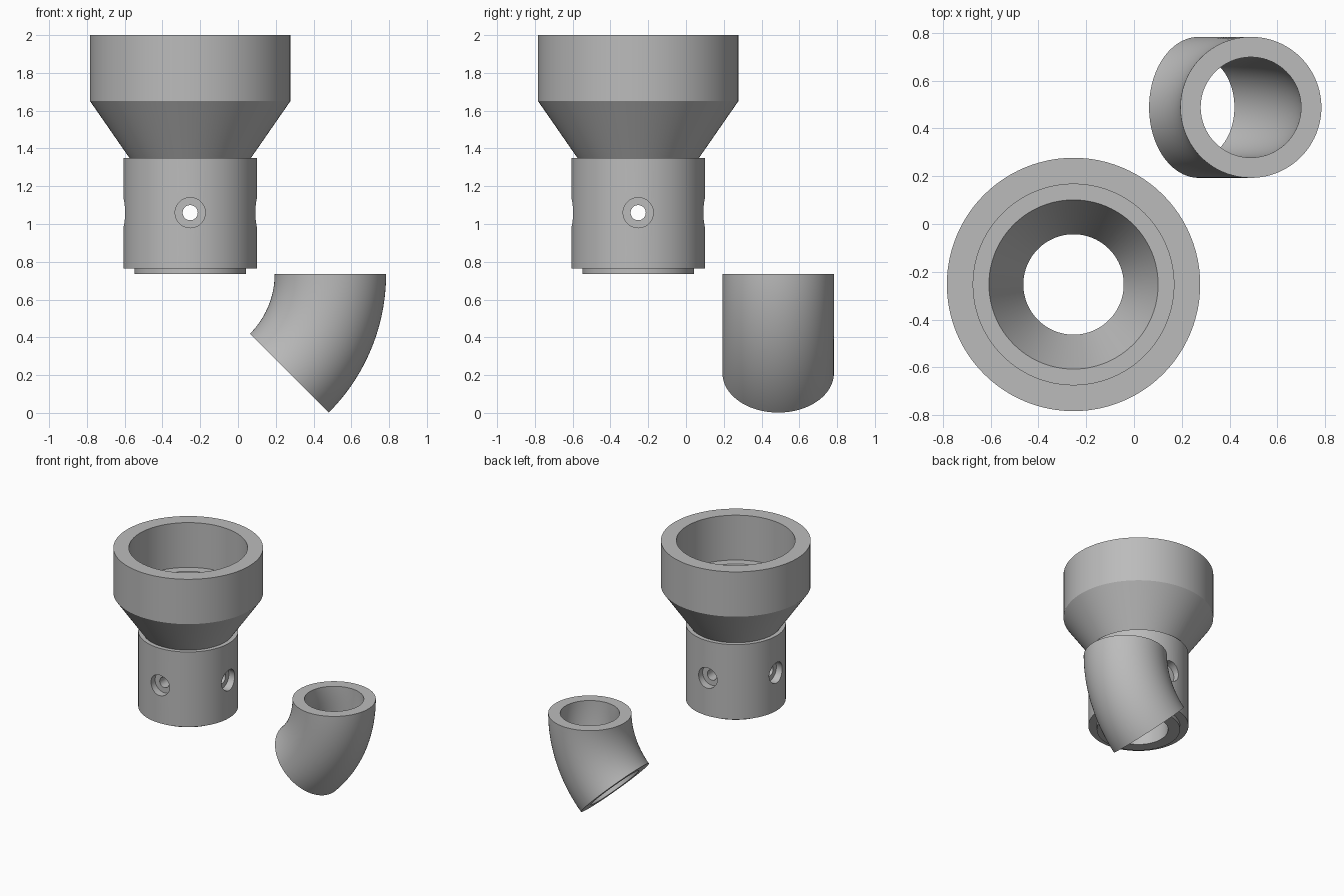
import bpy
import bmesh
from math import sin, cos, pi, radians
from mathutils import Matrix, Vector

SEGMENTS = 96
AXIS = -0.253          # x and y of the funnel axis, also the bend centre in x
OUTER, BORE = 0.295, 0.21
JOINT_Z = 0.735        # height of the tube ends

cube = bpy.data.objects.get("Cube")
if cube:
    bpy.data.objects.remove(cube, do_unlink=True)

gray = bpy.data.materials.new("plain gray")
gray.use_nodes = True
gray.diffuse_color = (0.5, 0.5, 0.5, 1)
gray.node_tree.nodes["Principled BSDF"].inputs["Base Color"].default_value = (0.5, 0.5, 0.5, 1)


def loft(name, rings, loop=True):
    """Skin a list of equal rings; close into a loop or cap both ends."""
    bm = bmesh.new()
    rows = [[bm.verts.new(p) for p in ring] for ring in rings]
    pairs = list(zip(rows, rows[1:]))
    if loop:
        pairs.append((rows[-1], rows[0]))
    else:
        bm.faces.new(rows[0])
        bm.faces.new(rows[-1])
    for a, b in pairs:
        for i in range(len(a)):
            j = (i + 1) % len(a)
            bm.faces.new((a[i], a[j], b[j], b[i]))
    bmesh.ops.recalc_face_normals(bm, faces=bm.faces[:])
    mesh = bpy.data.meshes.new(name)
    bm.to_mesh(mesh)
    bm.free()
    mesh.materials.append(gray)
    obj = bpy.data.objects.new(name, mesh)
    bpy.context.collection.objects.link(obj)
    return obj


def lathe_rings(profile, matrix, segments=SEGMENTS):
    """Turn (radius, height) points around local z."""
    angles = [2 * pi * i / segments for i in range(segments)]
    return [[matrix @ Vector((r * cos(t), r * sin(t), z)) for t in angles]
            for r, z in profile]


def select_only(obj):
    bpy.ops.object.select_all(action="DESELECT")
    obj.select_set(True)
    bpy.context.view_layer.objects.active = obj


# Funnel: wide cup, taper, collar and short spigot, with a stepped bore
funnel_profile = [
    (0.53, 2), (0.53, 1.65), (0.322, 1.35),
    (0.354, 1.35), (0.354, 0.765), (OUTER, 0.765), (OUTER, JOINT_Z),
    (BORE, JOINT_Z), (BORE, 1.35), (0.354, 1.65), (0.42, 1.65), (0.42, 2),
]
funnel = loft("funnel_body",
              lathe_rings(funnel_profile, Matrix.Translation((AXIS, AXIS, 0))))

# Counterbored screw holes, crossing the collar along x and y
half = [(0.08, 0.5), (0.08, OUTER), (0.04, OUTER)]
hole_profile = half + [(r, -z) for r, z in reversed(half)]
for axis in "XY":
    matrix = Matrix.Translation((AXIS, AXIS, 1.06)) @ Matrix.Rotation(pi / 2, 4, axis)
    cutter = loft("hole_cutter", lathe_rings(hole_profile, matrix, 48), loop=False)
    cutter.hide_render = True
    select_only(funnel)
    cut = funnel.modifiers.new("screw_holes", "BOOLEAN")
    cut.operation = "DIFFERENCE"
    cut.solver = "EXACT"
    cut.object = cutter
    bpy.ops.object.modifier_apply(modifier=cut.name)
    bpy.data.objects.remove(cutter, do_unlink=True)

# Elbow: hollow pipe swept through an eighth of a turn
BEND, STEPS = 0.742, 32


def pipe_ring(radius, bend):
    ring = []
    for i in range(SEGMENTS):
        t = 2 * pi * i / SEGMENTS
        reach = BEND + radius * cos(t)
        ring.append((AXIS + reach * cos(bend), 0.488 + radius * sin(t),
                     JOINT_Z - reach * sin(bend)))
    return ring


bends = [radians(45) * i / STEPS for i in range(STEPS + 1)]
elbow = loft("elbow_pipe", [pipe_ring(OUTER, a) for a in bends]
             + [pipe_ring(BORE, a) for a in reversed(bends)])

for part in (funnel, elbow):
    select_only(part)
    bpy.ops.object.shade_smooth_by_angle(angle=radians(25))
